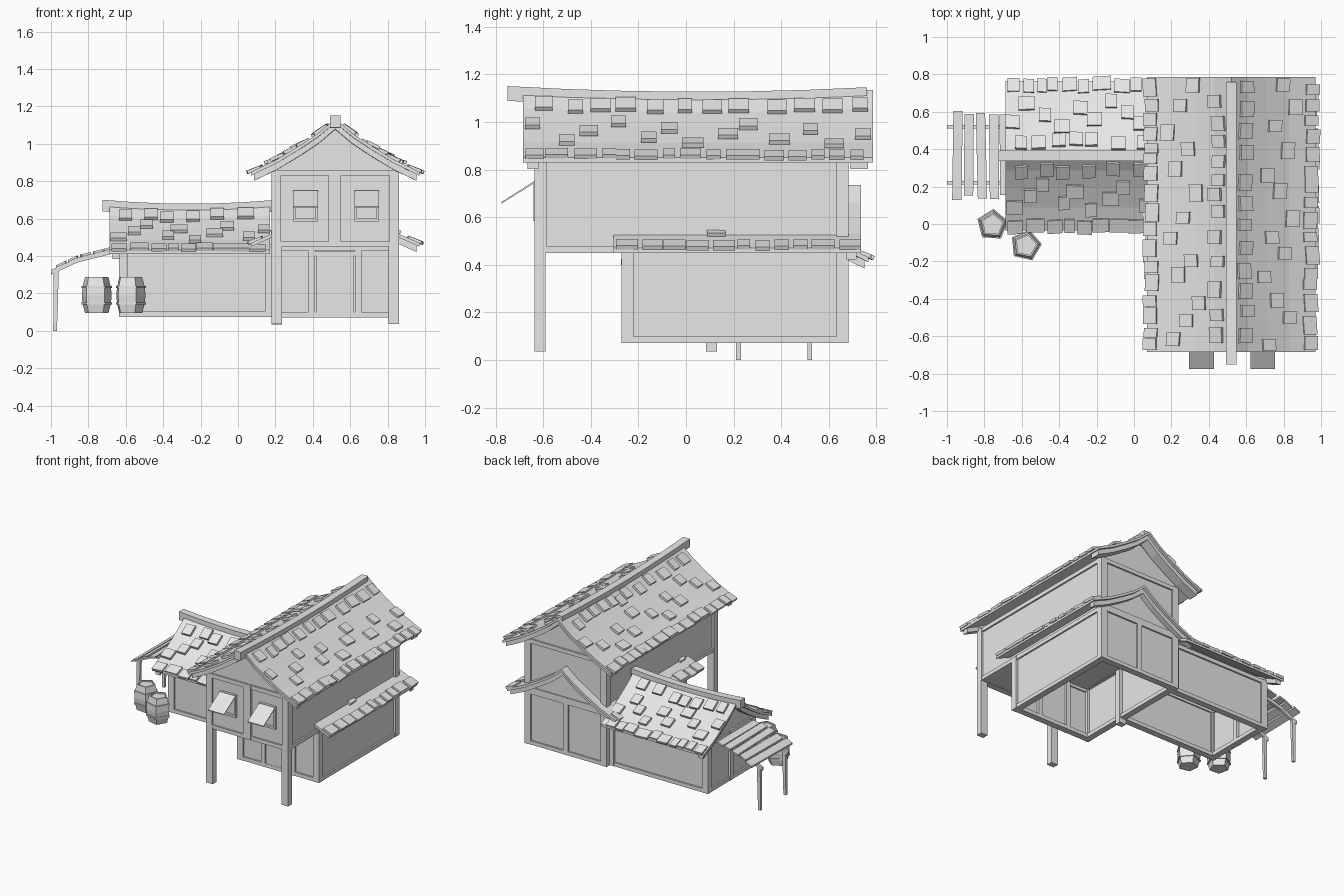
import bpy, bmesh, math, random
from mathutils import Vector, Matrix

random.seed(4)
if "Cube" in bpy.data.objects:
    bpy.data.objects.remove(bpy.data.objects["Cube"], do_unlink=True)

GREY = (0.8, 0.8, 0.8, 1)
mat = bpy.data.materials.new("plain_grey")
mat.use_nodes = True
mat.diffuse_color = GREY
mat.node_tree.nodes["Principled BSDF"].inputs["Base Color"].default_value = GREY


# ---- helpers ----
def finish(name, bm):
    bmesh.ops.recalc_face_normals(bm, faces=bm.faces)
    me = bpy.data.meshes.new(name)
    bm.to_mesh(me)
    bm.free()
    me.materials.append(mat)
    ob = bpy.data.objects.new(name, me)
    bpy.context.scene.collection.objects.link(ob)
    return ob


def loft(name, rings):
    bm = bmesh.new()
    vs = [[bm.verts.new(p) for p in r] for r in rings]
    n = len(vs[0])
    for a, b in zip(vs, vs[1:]):
        for i in range(n):
            bm.faces.new((a[i], a[(i + 1) % n], b[(i + 1) % n], b[i]))
    bm.faces.new(vs[0])
    bm.faces.new(vs[-1])
    return finish(name, bm)


def box(name, x0, x1, y0, y1, z0, z1):
    ring = lambda z: [(x0, y0, z), (x1, y0, z), (x1, y1, z), (x0, y1, z)]
    return loft(name, [ring(z0), ring(z1)])


def wall(name, axis, pos, side, a0, a1, z0, z1, posts=(), edge=0.05):
    """Panel set back behind a frame; side is the outward direction."""
    def part(n, b0, b1, c0, c1, out, depth):
        p, q = sorted((pos - side * out, pos - side * depth))
        if axis == "x":
            box(n, p, q, b0, b1, c0, c1)
        else:
            box(n, b0, b1, p, q, c0, c1)
    part(name + "_panel", a0, a1, z0, z1, 0.014, 0.03)
    part(name + "_sill", a0, a1, z0, z0 + 0.028, 0.002, 0.05)
    part(name + "_top_rail", a0, a1, z1 - 0.03, z1, 0.002, 0.04)
    for b0, b1 in [(a0, a0 + edge), (a1 - edge, a1), *posts]:
        part(name + "_post", b0, b1, z0, z1, 0, 0.05)


# ---- curved roofs ----
PROFILE = [(0, 0.265), (0.09, 0.192), (0.19, 0.13), (0.31, 0.062), (0.45, 0)]


class Roof:
    def __init__(self, name, axis, centre, eave, scale, u0, u1, sag):
        self.name, self.axis, self.centre = name, axis, centre
        self.eave, self.s, self.u0, self.u1, self.sag = eave, scale, u0, u1, sag
        self.half = PROFILE[-1][0] * scale

    def vec(self, u, d, z):
        return Vector((d, u, z)) if self.axis == "y" else Vector((u, d, z))

    def at(self, u, d, z):
        return self.vec(u, d + self.centre, z)

    def h(self, d):
        d = abs(d) / self.s
        for (a, za), (b, zb) in zip(PROFILE, PROFILE[1:]):
            if d <= b or b == PROFILE[-1][0]:
                return self.eave + self.s * (za + (zb - za) * (d - a) / (b - a))

    def lift(self, u, d):
        t = 2 * (u - self.u0) / (self.u1 - self.u0) - 1
        return self.sag * t * t * (1 - abs(d) / self.half)

    def strip(self, name, us, top, bottom, half):
        ds = [p[0] * self.s for p in PROFILE if p[0] * self.s < half - 0.01] + [half]
        ds = [-d for d in reversed(ds[1:])] + ds
        rings = []
        for u in us:
            hi = [self.at(u, d, self.h(d) + self.lift(u, d) + top) for d in ds]
            lo = [self.at(u, d, self.h(d) + self.lift(u, d) + bottom) for d in reversed(ds)]
            rings.append(hi + lo)
        loft(name, rings)

    def gable(self, u, thick, half, z0):
        """End wall that follows the underside of the roof."""
        ds = [p[0] * self.s for p in PROFILE if p[0] * self.s < half] + [half]
        ds = [-d for d in reversed(ds[1:])] + ds
        loft(self.name + "_gable_wall",
             [[self.at(v, d, self.h(d) - 0.015) for d in ds]
              + [self.at(v, half, z0), self.at(v, -half, z0)] for v in (u, u + thick)])

    def ridge(self, u0, u1):
        us = [u0 + (u1 - u0) * i / 6 for i in range(7)]
        rings = []
        for u in us:
            z = self.h(0) + self.lift(u, 0)
            rings.append([self.at(u, d, z + e) for d, e in
                          ((-0.027, -0.05), (0.027, -0.05), (0.027, 0.012), (-0.027, 0.012))])
        loft(self.name + "_ridge_beam", rings)

    def tile(self, bm, u, d, w, length, lean=0.12, rise=0.01):
        e = 0.02 if d > 0 else -0.02
        slope = (self.h(d) - self.h(d - e)) / e
        slope += lean if d > 0 else -lean
        t = self.vec(0, 1, slope).normalized()
        n = self.vec(0, -slope, 1).normalized()
        a = self.vec(1, random.uniform(-0.08, 0.08), 0).normalized()
        c = self.at(u, d, self.h(d) + self.lift(u, d)) + n * rise
        m = Matrix((a * w, t * length, n * 0.018)).transposed().to_4x4()
        bmesh.ops.create_cube(bm, size=1, matrix=Matrix.Translation(c) @ m)

    def build(self, loose, ridge_row=True):
        n = 8
        us = [self.u0 + (self.u1 - self.u0) * i / n for i in range(n + 1)]
        self.strip(self.name + "_sheet", us, 0, -0.02, self.half)
        bm = bmesh.new()
        for side in (-1, 1):
            u = self.u0 + 0.01          # uneven row along the eave
            while u < self.u1 - 0.04:
                w = random.uniform(0.05, 0.1)
                w = min(w, self.u1 - u)
                self.tile(bm, u + w / 2, side * (self.half - random.uniform(0.014, 0.032)),
                          w, 0.075, 0.05, 0.004)
                u += w + random.uniform(0, 0.025)
            u = self.u0 + 0.05          # broken row beside the ridge
            while ridge_row and u < self.u1 - 0.08:
                w = random.uniform(0.06, 0.09)
                self.tile(bm, u + w / 2, side * random.uniform(0.06, 0.085), w, 0.08)
                u += w + random.uniform(0.01, 0.08)
            for i in range(loose):      # scattered loose tiles
                u = self.u0 + (self.u1 - self.u0) * (i + random.uniform(0.3, 0.7)) / loose
                d = self.half * (0.36 + 0.4 * ((i * 0.618 + 0.2 * side) % 1))
                self.tile(bm, u, side * d, random.uniform(0.06, 0.09), 0.075)
        finish(self.name + "_tiles", bm)

    def bargeboard(self, u0, u1):
        self.strip(self.name + "_bargeboard", (u0, u1), -0.015, -0.055, self.half - 0.015)


main = Roof("main_roof", "y", 0.52, 0.85, 1, -0.685, 0.785, 0.02)
main.build(13)
main.ridge(-0.75, 0.76)
main.bargeboard(-0.665, -0.62)
main.bargeboard(0.69, 0.765)
lower = Roof("lower_roof", "y", 0.52, 0.47, 1, -0.305, 0.735, 0)
lower.build(4, ridge_row=False)
lower.bargeboard(0.675, 0.715)
wing = Roof("wing_roof", "x", 0.365, 0.432, 0.89, -0.687, 0.17, 0.018)
wing.build(10)
wing.ridge(-0.725, 0.18)
wing.bargeboard(-0.67, -0.63)

# ---- upper storey ----
X0, X1, YF, YB, YD = 0.18, 0.86, -0.636, 0.683, -0.27
for pos, side in ((X0, -1), (X1, 1)):
    wall("upper_side", "x", pos, side, YF, YB, 0.45, 0.86, edge=0.045)
wall("upper_front", "y", YF, -1, X0, X1, 0.45, 0.86, [(0.485, 0.55)])
wall("upper_back", "y", YB, 1, X0, X1, 0.45, 0.86)
main.gable(YF + 0.014, 0.016, 0.34, 0.84)
main.gable(YB - 0.03, 0.016, 0.34, 0.84)
box("upper_floor", X0 + 0.01, X1 - 0.01, YF + 0.01, YB - 0.02, 0.452, 0.47)
for x in (X0, X1 - 0.056):
    box("front_stilt", x, x + 0.056, YF, YF + 0.045, 0.037, 0.46)

# windows with propped shutters
for x in (0.295, 0.622):
    w, y = 0.132, YF
    for x0, x1, z0, z1 in ((x, x + w, 0.585, 0.6), (x, x + w, 0.738, 0.753),
                           (x, x + 0.013, 0.585, 0.753), (x + w - 0.013, x + w, 0.585, 0.753)):
        box("window_frame", x0, x1, y - 0.004, y + 0.02, z0, z1)
    loft("window_shutter", [[(v, y, 0.752), (v, -0.775, 0.664), (v, -0.775, 0.657), (v, y, 0.744)]
                            for v in (x, x + w)])

# ---- lower storey, open underneath ----
for pos, side in ((X0, -1), (X1, 1)):
    wall("lower_side", "x", pos, side, YD, YB, 0.072, 0.48)
wall("lower_back", "y", YB, 1, X0, X1, 0.072, 0.5, [(0.5, 0.54)])
wall("lower_front", "y", YD, -1, X0, X1, 0.072, 0.46, [(0.378, 0.412), (0.625, 0.66)])
lower.gable(YB - 0.028, 0.018, 0.34, 0.46)
box("door_leaf", 0.418, 0.62, YD + 0.004, YD + 0.02, 0.08, 0.4)
box("door_lintel", 0.378, 0.66, YD - 0.004, YD + 0.03, 0.4, 0.425)
box("junction_post", X0, X0 + 0.056, 0.085, 0.13, 0.035, 0.46)

# ---- side wing ----
WX, W0, W1 = -0.637, 0.08, 0.65
wall("wing_front", "y", W0, -1, WX, X0, 0.075, 0.45, edge=0.035)
wall("wing_back", "y", W1, 1, WX, X0, 0.075, 0.45, edge=0.035)
wall("wing_end", "x", WX, -1, W0, W1, 0.075, 0.45, [(0.345, 0.385)], edge=0.04)
wing.gable(WX + 0.014, 0.016, 0.285, 0.43)

# ---- slatted lean-to ----
PATH = [(-1.0, 0.325), (-0.86, 0.39), (-0.66, 0.44)]


def path_z(x):
    (a, za), (b, zb), (c, zc) = PATH
    return za + (zb - za) * (x - a) / (b - a) if x < b else zb + (zc - zb) * (x - b) / (c - b)


for y in (0.22, 0.52):
    loft("lean_to_rafter", [[(x, y - 0.01, z), (x, y + 0.01, z), (x, y + 0.01, z - 0.025),
                             (x, y - 0.01, z - 0.025)] for x, z in PATH])
    loft("lean_to_post", [[(x - r, y - 0.01, z), (x + r, y - 0.01, z), (x + r, y + 0.01, z),
                           (x - r, y + 0.01, z)]
                          for x, z, r in ((-0.978, 0, 0.01), (-0.972, 0.32, 0.014))])
for x in (-0.948, -0.882, -0.816, -0.752, -0.695):
    rings = []
    for y in (0.125 + random.uniform(-0.01, 0.03), 0.6 + random.uniform(-0.02, 0.015)):
        s = x + random.uniform(-0.008, 0.008)
        a, b = s - 0.025, s + 0.025
        rings.append([(a, y, path_z(a)), (b, y, path_z(b)),
                      (b, y, path_z(b) + 0.013), (a, y, path_z(a) + 0.013)])
    loft("lean_to_slat", rings)

# ---- five-sided barrels ----
def pentagon(cx, cy, r, z, turn):
    return [(cx + r * math.cos(turn + i * math.tau / 5), cy + r * math.sin(turn + i * math.tau / 5), z)
            for i in range(5)]


for cx, cy, turn in ((-0.757, -0.005, 1.5), (-0.578, -0.115, 1.35)):
    shape = [(0.066, 0.095), (0.08, 0.147), (0.084, 0.19), (0.08, 0.235), (0.066, 0.287),
             (0.056, 0.287), (0.056, 0.277)]
    loft("barrel_body", [pentagon(cx, cy, r, z, turn) for r, z in shape])
    for z in (0.147, 0.235):
        loft("barrel_hoop", [pentagon(cx, cy, 0.086, z + e, turn) for e in (-0.006, 0.006)])
